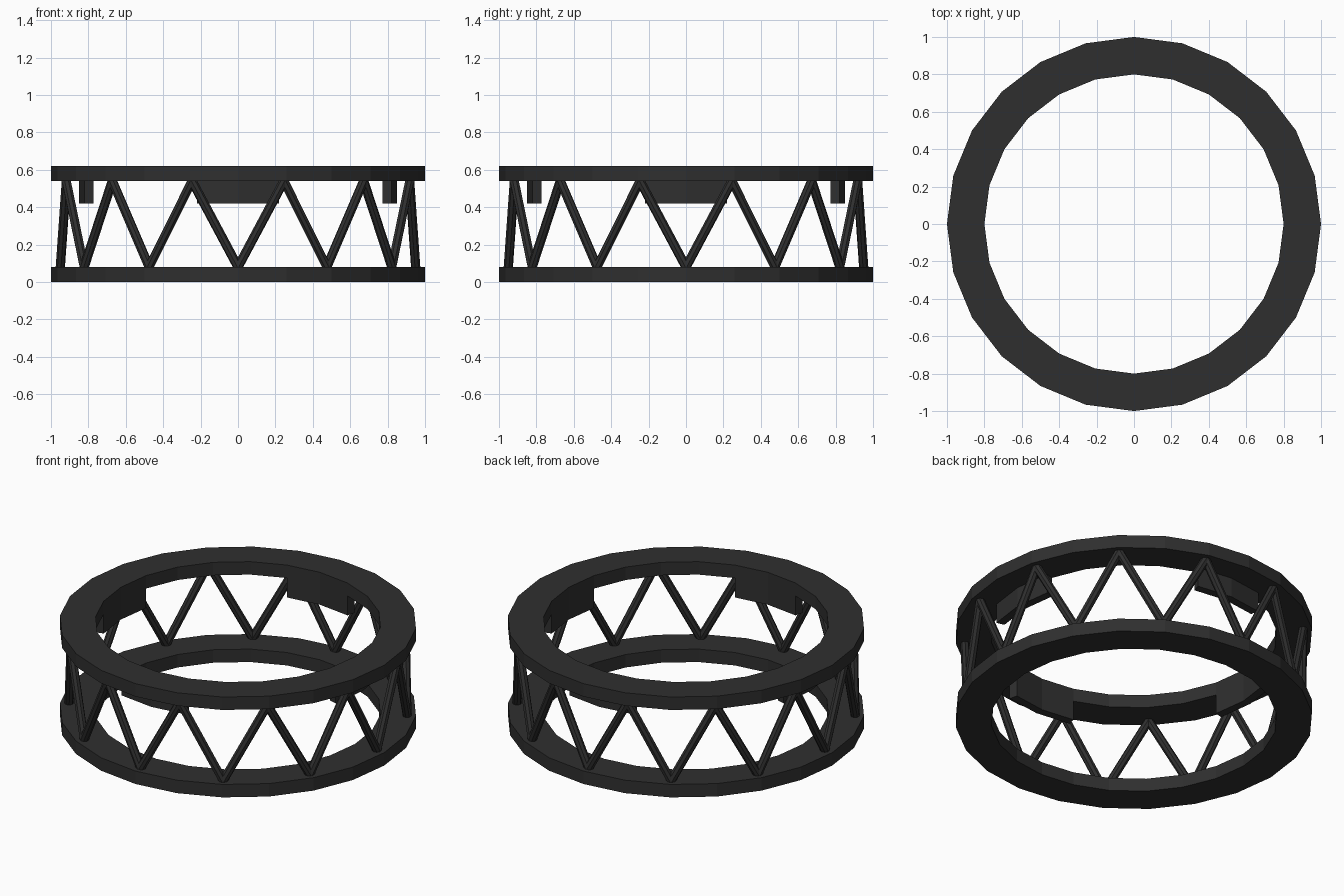
import bpy, bmesh, math
from mathutils import Vector

if "Cube" in bpy.data.objects:
    bpy.data.objects.remove(bpy.data.objects["Cube"])

SIDES = 24
STEP = 2 * math.pi / SIDES

mat = bpy.data.materials.new("charcoal")
mat.diffuse_color = (0.028, 0.028, 0.028, 1)
mat.use_nodes = True
mat.node_tree.nodes["Principled BSDF"].inputs["Base Color"].default_value = mat.diffuse_color


def finish(name, bm):
    bmesh.ops.recalc_face_normals(bm, faces=bm.faces)
    me = bpy.data.meshes.new(name)
    bm.to_mesh(me)
    bm.free()
    me.materials.append(mat)
    ob = bpy.data.objects.new(name, me)
    bpy.context.collection.objects.link(ob)
    return ob


def arc_band(name, r0, r1, z0, z1, first, count):
    """Rectangular section swept along the 24-sided circle."""
    bm = bmesh.new()
    closed = count == SIDES
    section = [(r0, z0), (r1, z0), (r1, z1), (r0, z1)]
    rows = []
    for i in range(count if closed else count + 1):
        a = (first + i) * STEP
        rows.append([bm.verts.new((r * math.cos(a), r * math.sin(a), z)) for r, z in section])
    for i in range(count):
        p, q = rows[i], rows[(i + 1) % len(rows)]
        for k in range(4):
            m = (k + 1) % 4
            bm.faces.new((p[k], p[m], q[m], q[k]))
    if not closed:
        bm.faces.new(rows[0])
        bm.faces.new(rows[-1])
    return finish(name, bm)


def strut(name, a, b, radius):
    bm = bmesh.new()
    d = b - a
    bmesh.ops.create_cone(bm, cap_ends=True, segments=8, radius1=radius,
                          radius2=radius, depth=d.length)
    ob = finish(name, bm)
    ob.location = (a + b) / 2
    ob.rotation_euler = d.to_track_quat('Z', 'Y').to_euler()


def node(i, z):
    return Vector((0.95 * math.cos(i * STEP), 0.95 * math.sin(i * STEP), z))


# Rings
arc_band("bottom_ring", 0.8, 1.0, 0.0, 0.08, 0, SIDES)
arc_band("top_ring", 0.8, 1.0, 0.54, 0.62, 0, SIDES)

# Four curved plates hanging under the top ring
for n, side in enumerate(("right", "back", "left", "front")):
    arc_band("plate_" + side, 0.8, 0.85, 0.42, 0.54, n * 6 - 1, 2)

# Zigzag struts: bottom joints on even corners, top joints on odd ones
for i in range(0, SIDES, 2):
    for s in (-1, 1):
        strut("strut", node(i, 0.08), node(i + s, 0.54), 0.025)
